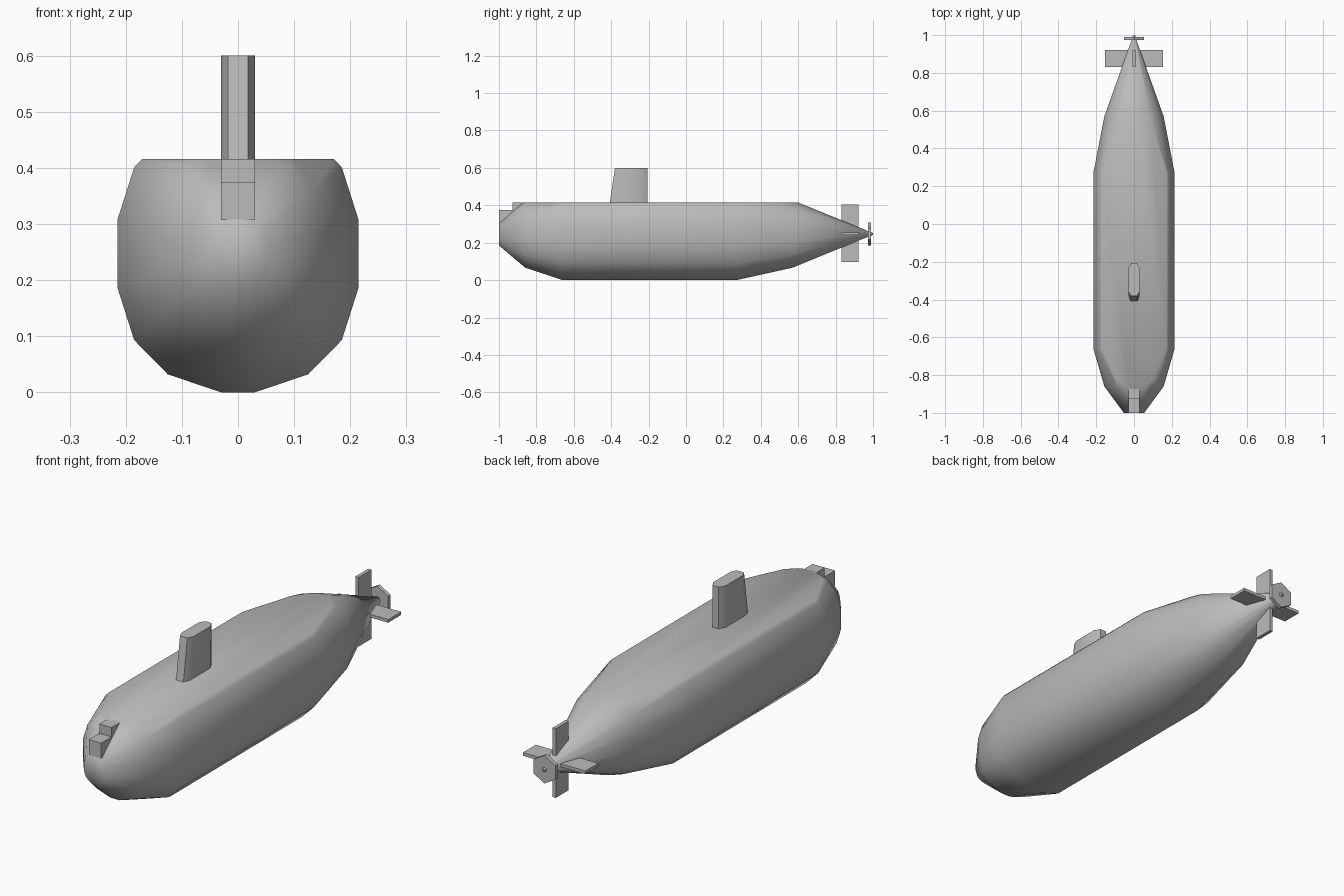
import bpy, bmesh, math
from mathutils import Vector

cube = bpy.data.objects.get("Cube")
if cube:
    bpy.data.objects.remove(cube, do_unlink=True)

AXIS_Z = 0.247   # height of the hull centre line
DECK_Z = 0.416   # height of the flat deck

grey = bpy.data.materials.new("hull grey")
grey.use_nodes = True
colour = (0.5, 0.5, 0.5, 1)
grey.diffuse_color = colour
grey.node_tree.nodes["Principled BSDF"].inputs["Base Color"].default_value = colour


def finish(name, bm, angle=40):
    bmesh.ops.recalc_face_normals(bm, faces=bm.faces)
    mesh = bpy.data.meshes.new(name)
    bm.to_mesh(mesh)
    bm.free()
    mesh.materials.append(grey)
    obj = bpy.data.objects.new(name, mesh)
    bpy.context.collection.objects.link(obj)
    bpy.ops.object.select_all(action="DESELECT")
    obj.select_set(True)
    bpy.context.view_layer.objects.active = obj
    bpy.ops.object.shade_smooth_by_angle(angle=math.radians(angle))
    return obj


def loft(bm, rings):
    """Skin a list of equal rings of points and cap both ends."""
    rows = [[bm.verts.new(p) for p in ring] for ring in rings]
    n = len(rows[0])
    for a, b in zip(rows, rows[1:]):
        for i in range(n):
            j = (i + 1) % n
            bm.faces.new((a[i], a[j], b[j], b[i]))
    bm.faces.new(rows[0])
    bm.faces.new(rows[-1])


def box(name, lo, hi):
    bm = bmesh.new()
    rings = [[(lo[0], lo[1], z), (hi[0], lo[1], z), (hi[0], hi[1], z), (lo[0], hi[1], z)]
             for z in (lo[2], hi[2])]
    loft(bm, rings)
    return finish(name, bm)


# Hull: one rounded section scaled along the length, cut level at the deck
quarter = [(0.03, 0.247), (0.125, 0.215), (0.185, 0.154), (0.215, 0.06)]
half = quarter + [(x, -z) for x, z in reversed(quarter)]
section = half + [(-x, z) for x, z in reversed(half)]
stations = [(-1, 0.25), (-0.86, 0.73), (-0.66, 1), (0.27, 1), (0.57, 0.73), (0.98, 0.05)]
bm = bmesh.new()
loft(bm, [[(x * s, y, AXIS_Z + z * s) for x, z in section] for y, s in stations])
cut = bmesh.ops.bisect_plane(bm, geom=bm.verts[:] + bm.edges[:] + bm.faces[:],
                             plane_co=(0, 0, DECK_Z), plane_no=(0, 0, 1), clear_outer=True)
rim = [e for e in cut["geom_cut"] if isinstance(e, bmesh.types.BMEdge)]
bmesh.ops.holes_fill(bm, edges=rim, sides=0)
finish("hull", bm, 85)

# Sail: chamfered plan with a raked leading edge
plan = [(0.018, 0), (0.03, 0.15), (0.03, 0.85), (0.015, 1)]
plan += [(-x, t) for x, t in reversed(plan)]
bm = bmesh.new()
loft(bm, [[(x, front + t * (-0.207 - front), z) for x, t in plan]
          for front, z in ((-0.41, DECK_Z - 0.02), (-0.38, 0.6))])
finish("sail", bm)

# Stepped sonar housing on the bow
box("bow_housing_lower", (-0.03, -1, 0.307), (0.03, -0.86, 0.375))
box("bow_housing_upper", (-0.03, -0.927, 0.36), (0.03, -0.86, DECK_Z))

# Tail fins
box("rudder", (-0.008, 0.832, 0.097), (0.008, 0.922, 0.403))
box("stern_planes", (-0.153, 0.832, 0.241), (0.153, 0.922, 0.255))


# Six-sided propeller disc and its pointed cap
def hexagon(radius, y):
    return [(radius * math.sin(k * math.pi / 3), y, AXIS_Z + radius * math.cos(k * math.pi / 3))
            for k in range(6)]


bm = bmesh.new()
loft(bm, [hexagon(0.062, 0.973), hexagon(0.062, 0.99)])
finish("propeller", bm)
bm = bmesh.new()
loft(bm, [hexagon(0.014, 0.985), hexagon(0.004, 1.0)])
finish("propeller_cap", bm)
